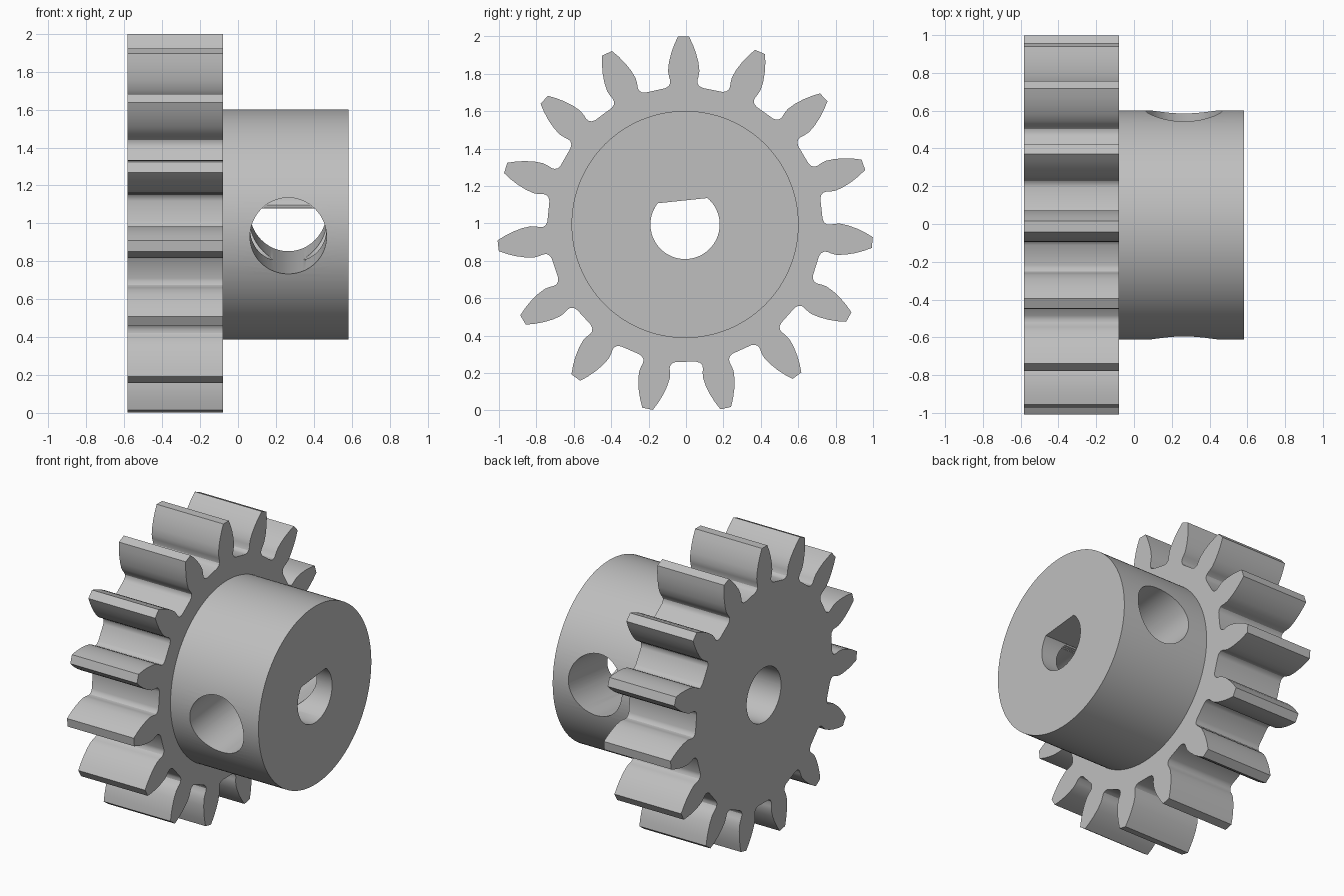
import bpy, bmesh
from math import sin, cos, radians, sqrt, pi, asin, acos
from mathutils import Matrix, Vector

cube = bpy.data.objects.get("Cube")
if cube:
    bpy.data.objects.remove(cube, do_unlink=True)

CY, CZ = -0.005, 0.994            # shaft axis
X_BACK, X_STEP, X_END = -0.583, -0.08, 0.583
HUB_R, BORE_R, FLAT, HOLE_R = 0.607, 0.185, 0.128, 0.202
TILT = radians(6)                 # direction of the cross hole and bore flat
TEETH, PHASE = 15, radians(90.5)

steel = bpy.data.materials.new("grey steel")
steel.use_nodes = True
grey = (0.52, 0.52, 0.52, 1)
steel.diffuse_color = grey
steel.node_tree.nodes["Principled BSDF"].inputs["Base Color"].default_value = grey


def arc(radius, start, end, n):
    return [(radius * cos(start + (end - start) * i / n),
             radius * sin(start + (end - start) * i / n)) for i in range(n + 1)]


def circle(radius, n=96):
    return arc(radius, 0, 2 * pi, n)[:-1]


def prism(name, outline, x0, x1):
    """Extrude a (y, z) outline around the shaft axis from x0 to x1."""
    bm = bmesh.new()
    face = bm.faces.new([bm.verts.new((x0, CY + y, CZ + z)) for y, z in outline])
    ext = bmesh.ops.extrude_face_region(bm, geom=[face])
    verts = [g for g in ext["geom"] if isinstance(g, bmesh.types.BMVert)]
    bmesh.ops.translate(bm, verts=verts, vec=(x1 - x0, 0, 0))
    bmesh.ops.recalc_face_normals(bm, faces=bm.faces)
    mesh = bpy.data.meshes.new(name)
    bm.to_mesh(mesh)
    bm.free()
    mesh.materials.append(steel)
    obj = bpy.data.objects.new(name, mesh)
    bpy.context.collection.objects.link(obj)
    return obj


def activate(obj):
    bpy.ops.object.select_all(action="DESELECT")
    obj.select_set(True)
    bpy.context.view_layer.objects.active = obj


def cut(obj, cutter):
    cutter.hide_render = True
    mod = obj.modifiers.new("cut", "BOOLEAN")
    mod.operation, mod.solver, mod.object = "DIFFERENCE", "EXACT", cutter
    activate(obj)
    bpy.ops.object.modifier_apply(modifier=mod.name)
    bpy.data.objects.remove(cutter, do_unlink=True)


# Toothed wheel: half a tooth as (radius, half width), tip to root fillet
flank = [(1.006, 0.029), (0.965, 0.049), (0.92, 0.066), (0.87, 0.079), (0.825, 0.084),
         (0.795, 0.079), (0.775, 0.073), (0.758, 0.073), (0.744, 0.082), (0.736, 0.1)]
half = [(r, asin(w / r)) for r, w in flank]
tooth = [(r, -a) for r, a in reversed(half)] + half + [(0.734, pi / TEETH)]
outline = []
for k in range(TEETH):
    mid = PHASE + 2 * pi * k / TEETH
    outline += [(r * cos(mid + a), r * sin(mid + a)) for r, a in tooth]
gear = prism("toothed_wheel", outline, X_BACK, X_STEP)
cut(gear, prism("round_bore_cutter", circle(BORE_R), X_BACK - 0.1, X_STEP + 0.1))

# Hub with a D-shaped bore
hub = prism("hub", circle(HUB_R, 128), X_STEP, X_END)
spread = acos(FLAT / BORE_R)
up = pi / 2 + TILT
d_shape = arc(BORE_R, up + spread, up + 2 * pi - spread, 72)
cut(hub, prism("d_bore_cutter", d_shape, X_STEP - 0.1, X_END + 0.1))

# Set-screw hole straight across the hub, interrupted by the bore's flat key
hole = prism("screw_hole_cutter", circle(HOLE_R, 80), -1, 1)
centre = Vector((0, CY, CZ))
hole.data.transform(Matrix.Translation((0.265, CY, CZ)) @ Matrix.Rotation(TILT, 4, "X")
                    @ Matrix.Rotation(pi / 2, 4, "Z") @ Matrix.Translation(-centre))
wide = acos((FLAT - 0.03) / BORE_R)
cut(hole, prism("key", arc(BORE_R, up - wide, up + wide, 40), -0.5, 1))
cut(hub, hole)

# Smooth curved walls with crisp edges
for obj in (gear, hub):
    activate(obj)
    bpy.ops.object.shade_smooth_by_angle(angle=radians(30))
